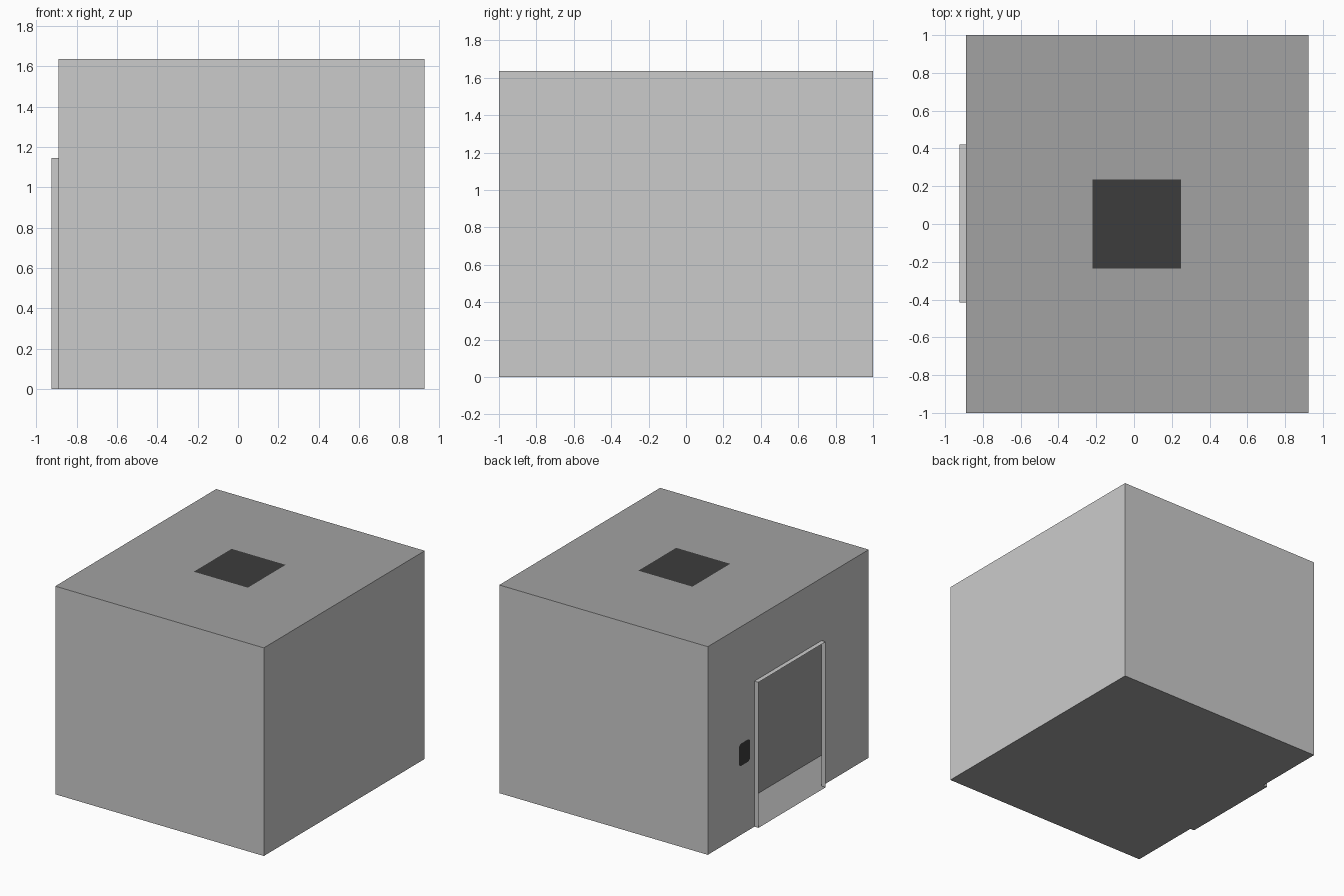
import bpy, bmesh
from math import cos, sin, pi

if "Cube" in bpy.data.objects:
    bpy.data.objects.remove(bpy.data.objects["Cube"])

X0, X1, XF = -0.89, 0.925, -0.925   # door wall, rear wall, door frame front
H = 1.637                           # roof height
D0, D1, DH = -0.415, 0.42, 1.145    # doorway sides and height


def material(name, v):
    m = bpy.data.materials.new(name)
    m.diffuse_color = (v, v, v, 1)
    m.use_nodes = True
    m.node_tree.nodes["Principled BSDF"].inputs["Base Color"].default_value = m.diffuse_color
    return m


def sheets(name, polys, mat=None):
    """Flat-sided object from a few planar polygons."""
    bm = bmesh.new()
    for p in polys:
        bm.faces.new([bm.verts.new(v) for v in p])
    bmesh.ops.remove_doubles(bm, verts=bm.verts, dist=1e-5)
    me = bpy.data.meshes.new(name)
    bm.to_mesh(me)
    bm.free()
    ob = bpy.data.objects.new(name, me)
    bpy.context.collection.objects.link(ob)
    if mat:
        me.materials.append(mat)
    return ob


def rect_z(x0, x1, y0, y1, z):
    return [(x0, y0, z), (x1, y0, z), (x1, y1, z), (x0, y1, z)]


def rect_x(x, y0, y1, z0, z1):      # faces -x
    return [(x, y0, z0), (x, y0, z1), (x, y1, z1), (x, y1, z0)]


def rect_y(y, x0, x1, z0, z1):      # faces -y
    return [(x0, y, z0), (x1, y, z0), (x1, y, z1), (x0, y, z1)]


grey = material("concrete", 0.36)
dark = material("dark_metal", 0.045)

# Outer walls, with the doorway left open in the -x wall
sheets("outer_walls", [
    rect_y(-1, X0, X1, 0, H),
    rect_y(1, X0, X1, 0, H)[::-1],
    rect_x(X1, -1, 1, 0, H)[::-1],
])
sheets("door_wall", [
    rect_x(X0, -1, D0, 0, DH), rect_x(X0, D1, 1, 0, DH),
    [(X0, -1, DH), (X0, -1, H), (X0, 1, H), (X0, 1, DH), (X0, D1, DH), (X0, D0, DH)],
])

# Thin door surround standing proud of the wall
sheets("door_frame", [
    rect_y(D0, XF, X0, 0, DH),
    rect_y(D1, XF, X0, 0, DH)[::-1],
    rect_z(XF, X0, D0, D1, DH),
])

# Roof, floor with threshold, and inner partition behind the doorway
sheets("roof", [rect_z(X0, X1, -1, 1, H)], grey)
sheets("floor", [rect_z(X0, X1, -1, 1, 0)], grey)
sheets("threshold", [rect_z(XF, X0, D0, D1, 0)], grey)
sheets("inner_partition", [rect_x(-0.59, -1, 1, 0, H)], grey)

# Roof hatch
sheets("roof_hatch", [rect_z(-0.22, 0.25, -0.235, 0.235, H + 0.001)], dark)

# Wall control plate with rounded corners
r, yc, zc, hy, hz = 0.03, 0.545, 0.63, 0.07, 0.088
plate = []
for i, (sy, sz) in enumerate([(1, 1), (-1, 1), (-1, -1), (1, -1)]):
    for k in range(5):
        a = i * pi / 2 + k * pi / 8
        plate.append((X0 - 0.001, yc + sy * (hy - r) + r * cos(a),
                      zc + sz * (hz - r) + r * sin(a)))
sheets("control_plate", [plate[::-1]], dark)
